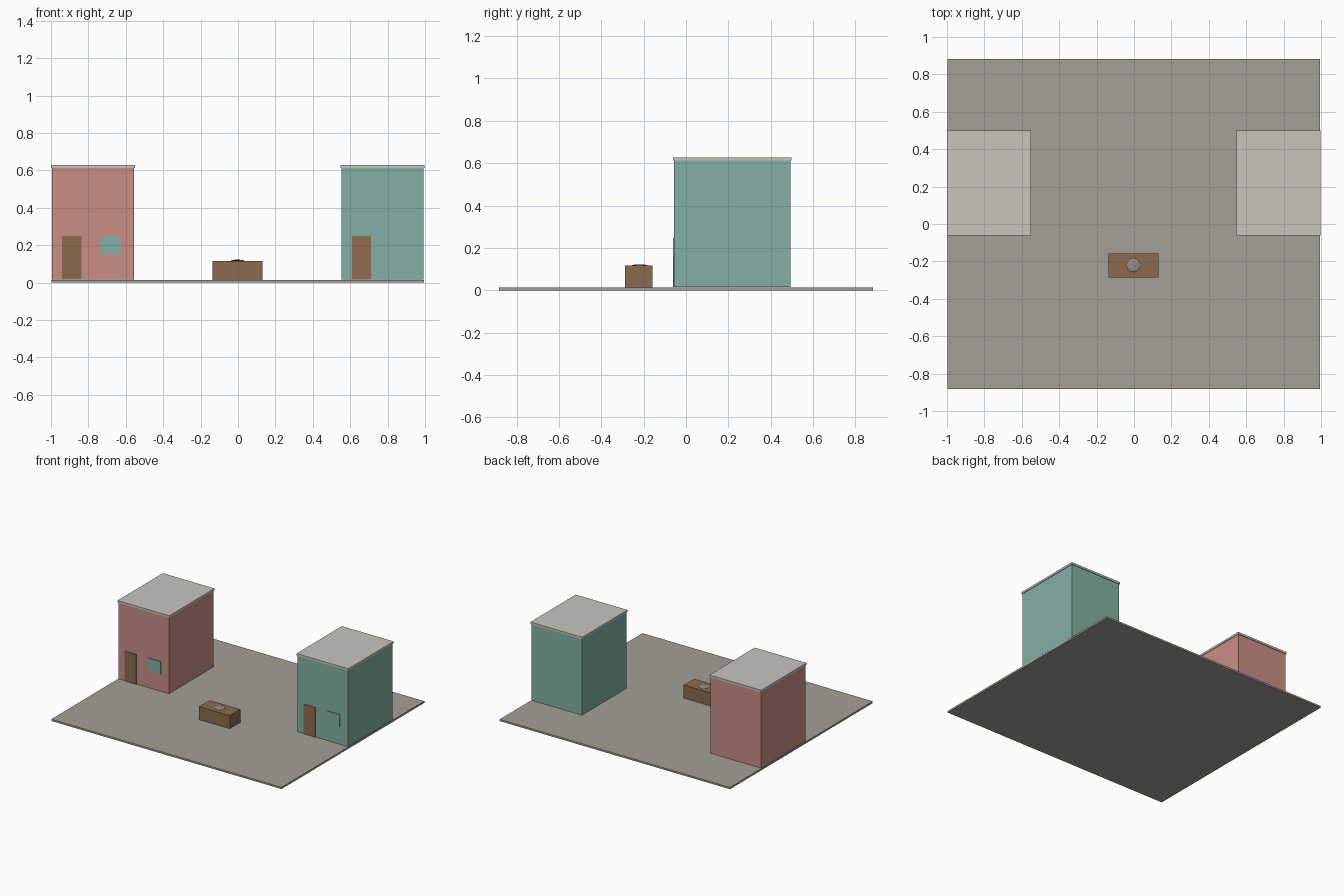
import bpy

if "Cube" in bpy.data.objects:
    bpy.data.objects.remove(bpy.data.objects["Cube"])


def material(name, rgb):
    """Flat material from an 8-bit sRGB colour."""
    def lin(c):
        c /= 255
        return c / 12.92 if c <= 0.04045 else ((c + 0.055) / 1.055) ** 2.4
    m = bpy.data.materials.new(name)
    m.diffuse_color = (*[lin(c) for c in rgb], 1)
    m.use_nodes = True
    m.node_tree.nodes["Principled BSDF"].inputs["Base Color"].default_value = m.diffuse_color
    return m


PAVING = material("warm grey paving", (163, 160, 151))
ROOF = material("pale grey roof", (200, 197, 190))
PINK = material("dusty pink", (202, 141, 133))
TEAL = material("soft teal", (130, 176, 165))
WOOD = material("brown wood", (139, 107, 79))
REDWOOD = material("reddish wood", (148, 107, 78))
METAL = material("grey metal", (142, 143, 141))


def box(name, x, y, z, mat):
    """Box from (min, max) ranges on each axis."""
    bpy.ops.mesh.primitive_cube_add(size=1, location=[sum(r) / 2 for r in (x, y, z)])
    ob = bpy.context.object
    ob.name = name
    ob.scale = [r[1] - r[0] for r in (x, y, z)]
    bpy.ops.object.transform_apply(location=False, rotation=False, scale=True)
    ob.data.materials.append(mat)
    return ob


def house(side, cx, wall, door):
    """Plain block house with flat roof, and door and window plates on the front."""
    box(side + "_house_walls", (cx - 0.219, cx + 0.219), (-0.056, 0.494), (0.016, 0.612), wall)
    box(side + "_house_roof", (cx - 0.224, cx + 0.224), (-0.061, 0.499), (0.612, 0.628), ROOF)
    box(side + "_house_door", (cx - 0.164, cx - 0.062), (-0.061, -0.055), (0.016, 0.248), door)
    box(side + "_house_window", (cx + 0.041, cx + 0.148), (-0.061, -0.055), (0.153, 0.248), TEAL)


# Ground slab
box("ground_slab", (-0.998, 0.994), (-0.882, 0.882), (0, 0.014), PAVING)

# Houses
house("left", -0.776, PINK, WOOD)
house("right", 0.773, TEAL, REDWOOD)

# Market counter with a flattened round dish on top
box("counter", (-0.135, 0.130), (-0.287, -0.157), (0.014, 0.116), WOOD)
bpy.ops.mesh.primitive_uv_sphere_add(segments=24, ring_count=12, radius=0.036,
                                     location=(-0.003, -0.22, 0.117))
dish = bpy.context.object
dish.name = "counter_dish"
dish.scale.z = 0.15
bpy.ops.object.transform_apply(location=False, rotation=False, scale=True)
dish.data.materials.append(METAL)
bpy.ops.object.shade_smooth_by_angle()
